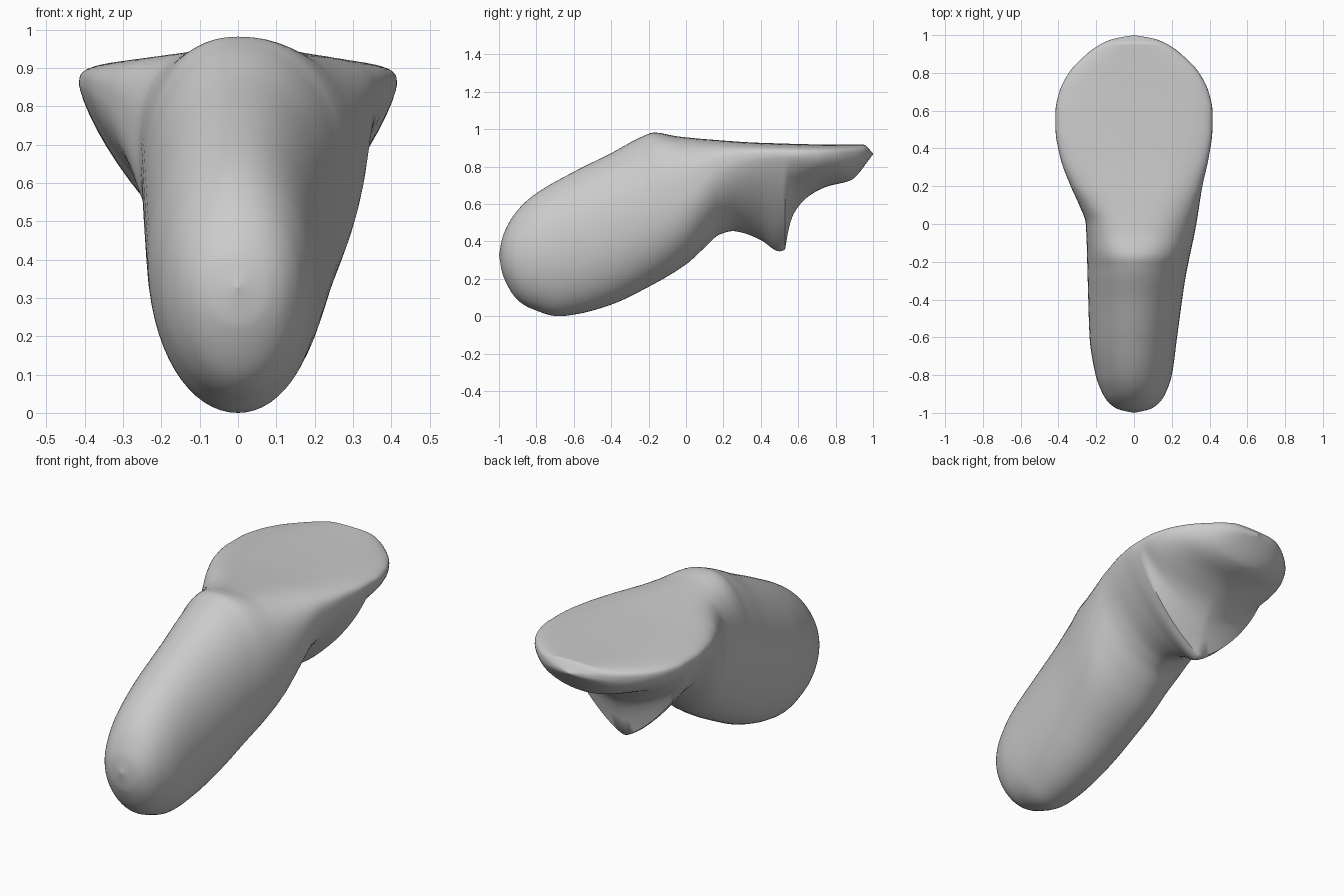
import bpy, bmesh, math

if "Cube" in bpy.data.objects:
    bpy.data.objects.remove(bpy.data.objects["Cube"])

# Profiles along the length, as (y, value) points
TOP = [(-1, .33), (-.98, .43), (-.9, .57), (-.8, .66), (-.6, .775), (-.4, .875), (-.23, .965),
       (-.17, .985), (-.05, .965), (.1, .95), (.4, .93), (.85, .92), (.95, .92), (1, .873)]
BOTTOM = [(-1, .33), (-.98, .225), (-.9, .09), (-.83, .045), (-.68, .003), (-.58, .015), (-.4, .065),
          (-.2, .16), (0, .28), (.1, .37), (.18, .44), (.25, .458), (.3, .45), (.4, .41), (.5, .35),
          (.53, .36), (.545, .45), (.57, .54), (.65, .64), (.75, .695), (.88, .73), (1, .867)]
LEFT = [(-1, 0), (-.98, .085), (-.95, .13), (-.9, .165), (-.8, .203), (-.6, .235), (-.3, .245), (0, .255),
        (.1, .29), (.2, .335), (.35, .39), (.5, .415), (.6, .415), (.7, .395), (.8, .345), (.9, .25),
        (.95, .18), (.98, .11), (1, 0)]
RIGHT = [(-1, 0), (-.98, .085), (-.95, .13), (-.9, .165), (-.8, .2), (-.6, .228), (-.3, .27), (0, .33),
         (.2, .362), (.35, .395), (.5, .415), (.6, .415), (.7, .395), (.8, .345), (.9, .25),
         (.95, .18), (.98, .11), (1, 0)]
WIDEST = [(-1, .33), (-.9, .33), (-.6, .4), (-.3, .52), (0, .66), (.2, .81), (.4, .855), (.7, .865), (1, .87)]
UPPER = [(-1, 2), (-.25, 2.1), (-.1, 2.5), (.1, 3.2), (.3, 3.6), (1, 3)]
LOWER = [(-1, 2), (-.1, 2.1), (.1, 1.9), (.3, 1.5), (.5, 1.3), (.56, 1.4), (.7, 1.8), (1, 2)]


def curve(points):
    """Smooth interpolation through points without overshoot."""
    d = [(b[1] - a[1]) / (b[0] - a[0]) for a, b in zip(points, points[1:])]
    m = [d[0]] + [2 * a * b / (a + b) if a * b > 0 else 0 for a, b in zip(d, d[1:])] + [d[-1]]

    def f(y):
        i = 0
        while i < len(points) - 2 and y > points[i + 1][0]:
            i += 1
        (y0, v0), (y1, v1) = points[i], points[i + 1]
        h = y1 - y0
        t = (y - y0) / h
        return (v0 * (1 + 2 * t) * (1 - t) ** 2 + v1 * t * t * (3 - 2 * t)
                + h * (m[i] * t * (1 - t) ** 2 + m[i + 1] * t * t * (t - 1)))
    return f


top, bottom, left, right, widest, upper, lower = map(
    curve, (TOP, BOTTOM, LEFT, RIGHT, WIDEST, UPPER, LOWER))


def power(v, e):
    return math.copysign(abs(v) ** e, v)


# Angled grip flowing into the flat top pad and the hooked prong underneath
SLICES, SIDES = 180, 64
bm = bmesh.new()
rings = []
for i in range(SLICES + 1):
    y = -math.cos(math.pi * i / SLICES)
    zt, zb = top(y), bottom(y)
    zw = min(max(widest(y), zb), zt)
    ring = []
    for k in range(SIDES):
        a = 2 * math.pi * k / SIDES
        c, s = math.cos(a), math.sin(a)
        e = 2 / (upper(y) if s >= 0 else lower(y))
        x = (right(y) if c >= 0 else left(y)) * power(c, e)
        z = zw + (zt - zw if s >= 0 else zw - zb) * power(s, e)
        ring.append(bm.verts.new((x, y, z)))
    rings.append(ring)
for r0, r1 in zip(rings, rings[1:]):
    for k in range(SIDES):
        j = (k + 1) % SIDES
        bm.faces.new((r0[k], r0[j], r1[j], r1[k]))
bm.faces.new(rings[0])
bm.faces.new(rings[-1])
bmesh.ops.remove_doubles(bm, verts=bm.verts[:], dist=.0004)
bmesh.ops.recalc_face_normals(bm, faces=bm.faces[:])
low = min(v.co.z for v in bm.verts)
bmesh.ops.translate(bm, verts=bm.verts[:], vec=(0, 0, -low))

mesh = bpy.data.meshes.new("angled_grip")
bm.to_mesh(mesh)
bm.free()
grip = bpy.data.objects.new("angled_grip", mesh)
bpy.context.collection.objects.link(grip)
bpy.context.view_layer.objects.active = grip
grip.select_set(True)
bpy.ops.object.shade_smooth_by_angle(angle=math.radians(60))
